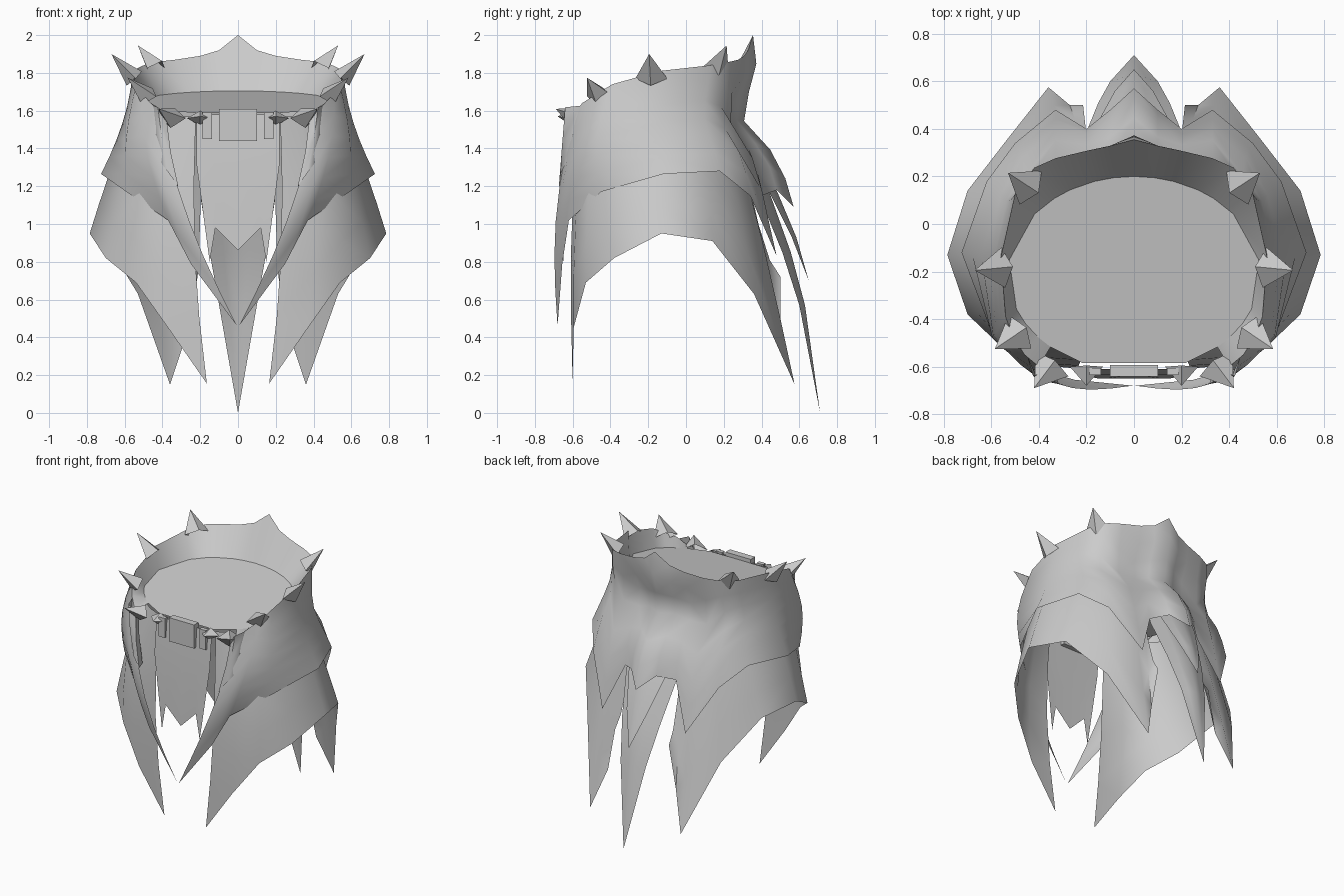
import bpy, bmesh, math
from mathutils import Vector

if "Cube" in bpy.data.objects:
    bpy.data.objects.remove(bpy.data.objects["Cube"])

grey = bpy.data.materials.new("plain_grey")
grey.diffuse_color = (0.6, 0.6, 0.6, 1)
grey.use_nodes = True
grey.node_tree.nodes["Principled BSDF"].inputs["Base Color"].default_value = grey.diffuse_color


def finish(name, bm, mirror=True, angle=60):
    me = bpy.data.meshes.new(name)
    bmesh.ops.remove_doubles(bm, verts=bm.verts, dist=0.0005)
    bmesh.ops.recalc_face_normals(bm, faces=bm.faces)
    bm.to_mesh(me)
    bm.free()
    me.materials.append(grey)
    ob = bpy.data.objects.new(name, me)
    bpy.context.collection.objects.link(ob)
    if mirror:
        ob.modifiers.new("mirror", 'MIRROR').merge_threshold = 0.002
    bpy.ops.object.select_all(action='DESELECT')
    ob.select_set(True)
    bpy.context.view_layer.objects.active = ob
    bpy.ops.object.shade_smooth_by_angle(angle=math.radians(angle))
    return ob


def loft(name, cols):
    """Sheet through columns that all have the same number of points."""
    bm = bmesh.new()
    grid = [[bm.verts.new(p) for p in c] for c in cols]
    for a, b in zip(grid, grid[1:]):
        for i in range(len(a) - 1):
            bm.faces.new((a[i], a[i + 1], b[i + 1], b[i]))
    return finish(name, bm)


def drape(top, hem, power, bow, rows=6):
    """Column of cloth from top to hem; power sets the flare, bow pushes it out."""
    col = []
    for i in range(rows + 1):
        t = i / rows
        p = top.lerp(hem, t ** power)
        p.z = top.z + (hem.z - top.z) * t
        p += bow * math.sin(math.pi * t)
        col.append(p)
    return col


def waist(angle):
    """Point on the tilted waist opening."""
    y = -.21 + .41 * math.sin(angle)
    return Vector((.53 * math.cos(angle), y, 1.675 + .15 * y))


# Upper layer: rim point and hem point, from the front flap to the back centre
edges = [
    ((.40, -.60, 1.57), (.005, -.68, .46)),
    ((.46, -.55, 1.64), (.25, -.655, .79)),
    ((.51, -.47, 1.69), (.37, -.62, 1.02)),
    ((.54, -.39, 1.74), (.59, -.45, 1.17)),
    ((.56, -.14, 1.81), (.725, -.12, 1.265)),
    ((.50, .13, 1.84), (.62, .18, 1.28)),
    ((.42, .24, 1.86), (.50, .34, 1.15)),
    ((.33, .28, 1.87), (.33, .48, .83)),
    ((.20, .31, 1.89), (.20, .40, 1.15)),
    ((.10, .33, 1.92), (.10, .48, 1.18)),
    ((0, .355, 2.0), (0, .57, 1.09)),
]
upper = []
for rim, hem in edges:
    rim, hem = Vector(rim), Vector(hem)
    front = hem.y < -.3
    bow = Vector((.03, -.055, 0)) if front else Vector()
    col = drape(rim, hem, 1.7 if abs(hem.y) < .3 else 1.2, bow)
    for p in col:                       # pinched waist at the back
        if p.y > 0:
            p.y *= 1 - .33 * math.exp(-((p.z - 1.58) / .16) ** 2)
    upper.append(col)
loft("upper_skirt", upper)

# Lower layer: waist angle and hem point
lower = []
for deg, *hem in ((-66, .165, -.60, .155), (-53, .37, -.595, .45), (-40, .54, -.53, .69),
                  (-23, .70, -.38, .82), (5, .785, -.13, .95), (40, .70, .14, .91),
                  (55, .53, .36, .63), (63, .36, .575, .15), (72, .27, .50, .42)):
    a, hem = math.radians(deg), Vector(hem)
    top = Vector((.55 * math.cos(a), -.18 + .43 * math.sin(a), 1.57))
    bow = Vector((.04, -.02, 0)) if hem.y < -.5 else Vector()
    lower.append(drape(top, hem, .8, bow, 4))
# close the slit above the tail
lower.append([p.lerp(Vector((.19, p.y, max(p.z, .85))), .7) for p in lower[-1]])
loft("lower_skirt", lower)


# Back tail: overlapping pointed tongues with a centre ridge
def tongue(name, rows):
    loft(name, [[(w * f, y + .3 * w * (1 - f), z) for w, y, z in rows] for f in (1, .5, 0)])


tongue("tail_long", ((.19, .31, 1.38), (.195, .40, 1.12), (.15, .51, .85),
                     (.10, .60, .57), (0, .71, 0)))
tongue("tail_middle", ((.15, .34, 1.38), (.14, .45, 1.15), (.08, .56, .93), (0, .65, .70)))

# Collar wall between the rim and the waist opening
angles = [math.atan2((c[0].y + .21) / .5, c[0].x / .58) for c in upper]
loft("collar_inside", [(c[0], waist(a)) for c, a in zip(upper, angles)])

# Waist cap closing the inside
cap = [waist(a) for a in [math.radians(-66)] + angles]
loft("waist_cap", [[(p.x * f, p.y, p.z) for f in (0, .5, 1)] for p in cap])

# Rolled lip down the front edge of the upper layer
lip = []
for i in range(3):
    a, b = upper[0][i], upper[1][i]
    k = 1 - i / 2.5
    lip.append([a.lerp(b, .8), a.lerp(b, .4) + Vector((0, -.06 * k, .02 * k)),
                a + Vector((-.02 * k, -.02 * k, 0)), a + Vector((.02, .07, 0))])
loft("front_lip", lip)

# Front panel with a toothed hem
loft("front_panel", [[(x, -.61, 1.58), (x, -.635, 1.32), (hx, -.65, hz)]
                     for x, hx, hz in ((0, 0, .86), (.12, .12, .98), (.22, .15, .80))])


# Four-sided spikes pointing outwards
def spike(name, base, tip, along, width, depth):
    bm = bmesh.new()
    side = (tip - base).cross(along).normalized()
    ring = [bm.verts.new(base + o) for o in
            (along * width, side * depth, -along * width, -side * depth)]
    top = bm.verts.new(tip)
    for i in range(4):
        bm.faces.new((ring[i], ring[(i + 1) % 4], top))
    finish(name, bm, angle=30)


for name, tip, drop in (("rear_spike", (.53, .215, 1.945), .12),
                        ("side_spike", (.67, -.195, 1.90), .13),
                        ("shoulder_spike", (.585, -.525, 1.775), .10),
                        ("front_spike", (.42, -.69, 1.61), .05)):
    tip = Vector(tip)
    out = Vector((tip.x, tip.y + .13, 0))
    along = Vector((-out.y, out.x, 0)).normalized()
    spike(name, tip - out * .18 - Vector((0, 0, drop)), tip, along, .085, .055)
spike("belt_stud", Vector((.20, -.60, 1.56)), Vector((.20, -.68, 1.57)),
      Vector((1, 0, 0)), .07, .04)


# Belt buckle and the small tabs beside it
def block(name, centre, size, mirror):
    bm = bmesh.new()
    bmesh.ops.create_cube(bm, size=1)
    for v in bm.verts:
        v.co = Vector([c + s * p for c, s, p in zip(centre, size, v.co)])
    finish(name, bm, mirror, 30)


block("buckle", (0, -.617, 1.525), (.20, .05, .17), False)
block("belt_tab", (.163, -.62, 1.52), (.05, .03, .14), True)
